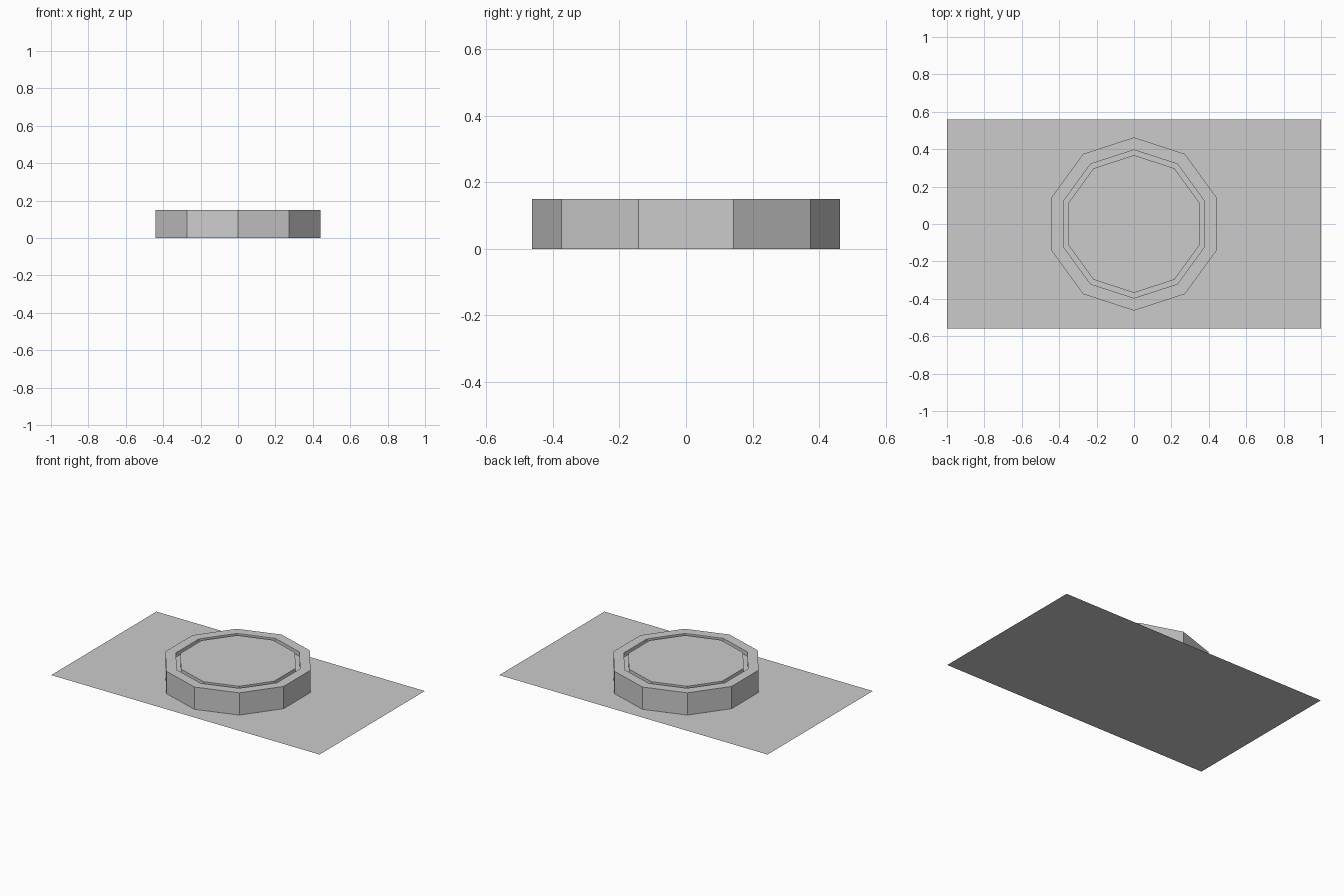
import bpy, bmesh, math

if "Cube" in bpy.data.objects:
    bpy.data.objects.remove(bpy.data.objects["Cube"])

SIDES = 10


def finish(name, bm):
    bmesh.ops.recalc_face_normals(bm, faces=bm.faces)
    mesh = bpy.data.meshes.new(name)
    bm.to_mesh(mesh)
    bm.free()
    obj = bpy.data.objects.new(name, mesh)
    bpy.context.collection.objects.link(obj)
    return obj


def loop(bm, radius, z):
    # decagon with a corner on the y axis
    angles = [math.pi / 2 + 2 * math.pi * i / SIDES for i in range(SIDES)]
    return [bm.verts.new((radius * math.cos(a), radius * math.sin(a), z)) for a in angles]


def lathe(name, profile):
    # join a decagon per (radius, height) point, closing the last one
    bm = bmesh.new()
    rings = [loop(bm, r, z) for r, z in profile]
    for a, b in zip(rings, rings[1:]):
        for i in range(SIDES):
            j = (i + 1) % SIDES
            bm.faces.new((a[i], a[j], b[j], b[i]))
    bm.faces.new(rings[-1])
    return finish(name, bm)


# flat rectangular base sheet
bm = bmesh.new()
bm.faces.new([bm.verts.new((x, y, 0)) for x, y in
              ((-1, -0.56), (1, -0.56), (1, 0.56), (-1, 0.56))])
finish("base_sheet", bm)

# raised ten-sided platform: outer wall, rim, narrow groove and centre top
lathe("grooved_platform", [(0.463, 0), (0.463, 0.15), (0.396, 0.15),
                           (0.396, 0.12), (0.368, 0.12), (0.368, 0.15)])
